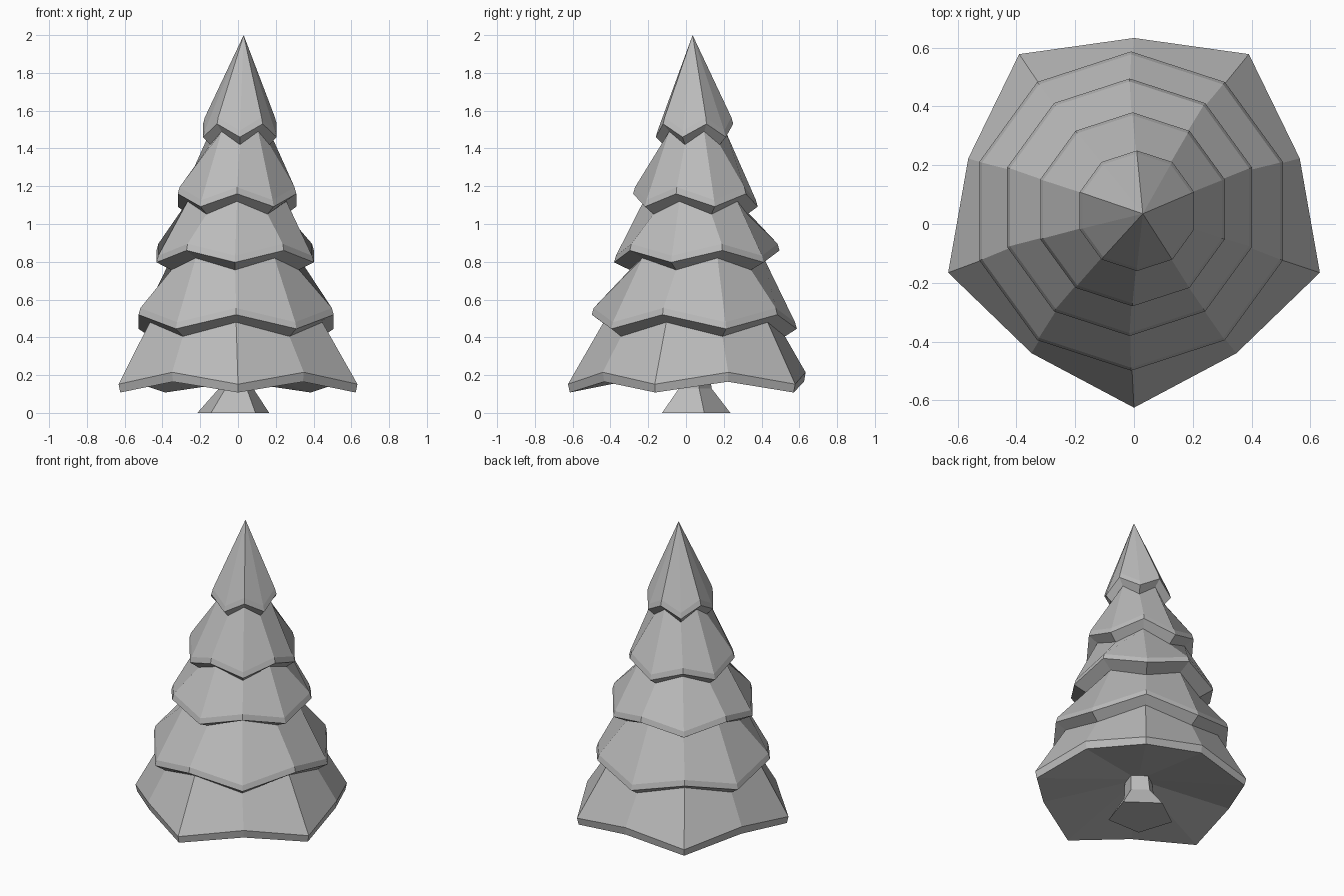
import bpy, bmesh
from math import pi, sin, cos

cube = bpy.data.objects.get("Cube")
if cube:
    bpy.data.objects.remove(cube)

grey = bpy.data.materials.new("plain_grey")
grey.use_nodes = True
colour = (0.5, 0.5, 0.5, 1)
grey.diffuse_color = colour
grey.node_tree.nodes["Principled BSDF"].inputs["Base Color"].default_value = colour


def ring(bm, sides, start, centre, tip, valley):
    """Ring of points alternating between tip and valley, each (radius, z)."""
    points = []
    for i in range(sides):
        r, z = valley if i % 2 else tip
        a = start + 2 * pi * i / sides
        points.append(bm.verts.new((centre[0] + r * cos(a), centre[1] + r * sin(a), z)))
    return points


def bridge(bm, low, high):
    n = len(low)
    for i in range(n):
        j = (i + 1) % n
        bm.faces.new((low[i], low[j], high[j], high[i]))


def finish(name, bm):
    bmesh.ops.recalc_face_normals(bm, faces=bm.faces)
    mesh = bpy.data.meshes.new(name)
    bm.to_mesh(mesh)
    bm.free()
    mesh.materials.append(grey)
    obj = bpy.data.objects.new(name, mesh)
    bpy.context.collection.objects.link(obj)


def star(bm, tier, centre, tip, valley):
    """Ten-sided ring whose tips swap with valleys on every other tier."""
    points = ring(bm, 10, -pi / 2 + (tier % 2) * pi / 5, centre, tip, valley)
    return points[-1:] + points[:-1] if tier % 2 else points


# Foliage: five zigzag skirts in one continuous surface
bm = bmesh.new()
base = (0, 0.04)
inner = star(bm, 0, base, (0.06, 0.23), (0.06, 0.23))
hem = star(bm, 0, base, (0.655, 0.108), (0.585, 0.165))
last = star(bm, 0, base, (0.665, 0.152), (0.593, 0.215))
bm.faces.new(inner)
bridge(bm, inner, hem)
bridge(bm, hem, last)

# Each skirt: centre, rim radius, tip height, valley height, radius under the rim
skirts = [
    ((-0.01, 0.044), 0.543, 0.445, 0.52, 0.48),
    ((-0.015, 0.057), 0.438, 0.797, 0.86, 0.355),
    ((-0.005, 0.05), 0.33, 1.092, 1.16, 0.275),
    ((0.01, 0.045), 0.205, 1.46, 1.53, 0.165),
]
for tier, (centre, r, tip, valley, under) in enumerate(skirts, 1):
    for radius, lift in ((under, -0.04), (r, 0), (r - 0.01, 0.035)):
        points = star(bm, tier, centre, (radius, tip + lift), (radius, valley + lift))
        bridge(bm, last, points)
        last = points
apex = bm.verts.new((0.03, 0.035, 2))
for i in range(10):
    bm.faces.new((last[i - 1], last[i], apex))
finish("foliage", bm)

# Trunk: flared five-sided stump
bm = bmesh.new()
rings = [ring(bm, 5, pi / 2, c, (r, z), (r, z)) for c, r, z in
         (((-0.025, 0.035), 0.2, 0), ((-0.01, 0.04), 0.095, 0.13), ((0, 0.04), 0.08, 0.3))]
bm.faces.new(rings[0])
bm.faces.new(rings[-1])
for low, high in zip(rings, rings[1:]):
    bridge(bm, low, high)
finish("trunk", bm)
